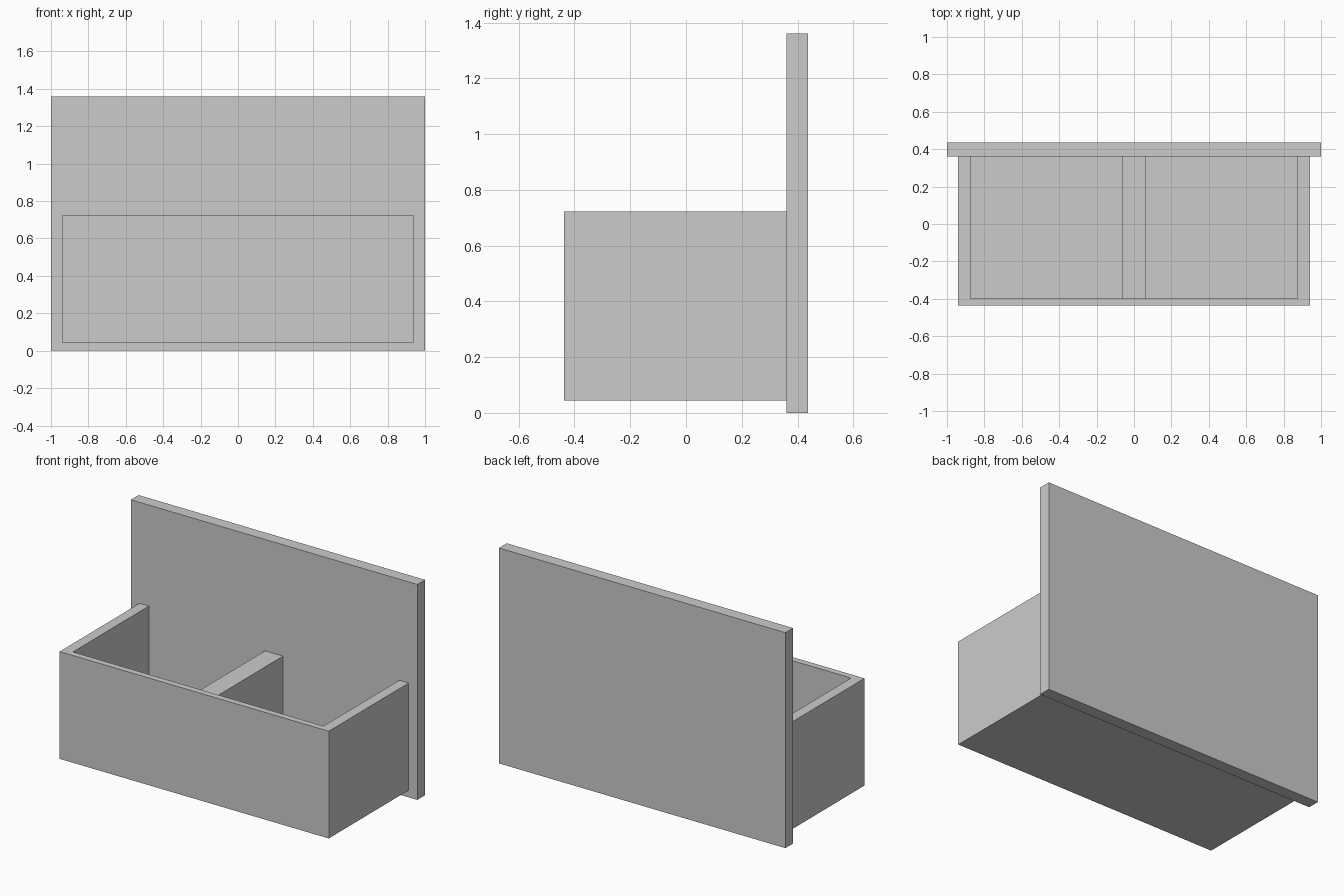
import bpy

if "Cube" in bpy.data.objects:
    bpy.data.objects.remove(bpy.data.objects["Cube"])


def box(name, x, y, z):
    """Axis-aligned box from (min, max) ranges."""
    mid = [(a + b) / 2 for a, b in (x, y, z)]
    size = [b - a for a, b in (x, y, z)]
    bpy.ops.mesh.primitive_cube_add(size=1, location=mid)
    obj = bpy.context.object
    obj.name = obj.data.name = name
    obj.scale = size
    bpy.ops.object.transform_apply(location=False, rotation=False, scale=True)
    return obj


BACK = 0.36          # front face of the back panel
FLOOR = 0.105        # top of the tray floor

# Tall back panel
box("back_panel", (-1, 1), (BACK, 0.437), (0, 1.36))

# Tray: front, sides and floor in one piece, open at top and back
tray = box("tray", (-0.94, 0.94), (-0.437, BACK), (0.045, 0.722))
cavity = box("tray_cavity_cutter", (-0.875, 0.875), (-0.397, BACK + 0.2), (FLOOR, 1.0))
cavity.hide_render = True
cavity.display_type = 'WIRE'
cut = tray.modifiers.new("hollow", 'BOOLEAN')
cut.operation = 'DIFFERENCE'
cut.solver = 'EXACT'
cut.object = cavity

# Middle divider, slightly lower than the tray walls
box("divider", (-0.0625, 0.0625), (-0.397, BACK), (FLOOR, 0.657))
